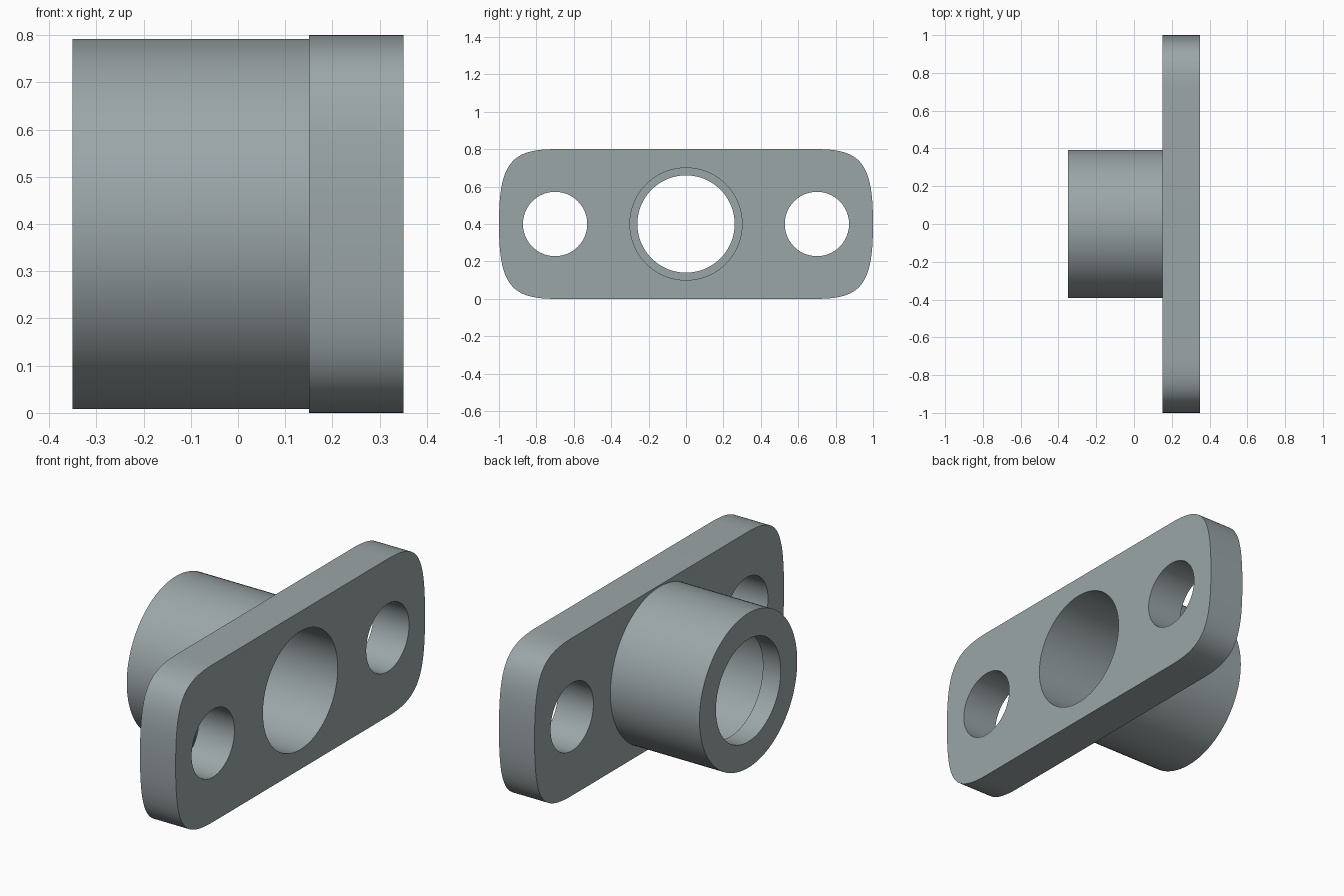
import bpy, bmesh, math
from mathutils import Matrix, Vector

if "Cube" in bpy.data.objects:
    bpy.data.objects.remove(bpy.data.objects["Cube"])

MID_Z = 0.4          # height of the bore axis
SEG = 96             # segments around the large circles
BORE, LIP, SLEEVE = 0.30, 0.26, 0.392

steel = bpy.data.materials.new("grey_steel")
steel.diffuse_color = (0.33, 0.38, 0.39, 1)
steel.use_nodes = True
steel.node_tree.nodes["Principled BSDF"].inputs["Base Color"].default_value = steel.diffuse_color

# local x, y, z -> world y, z, x
TURN = Matrix(((0, 0, 1, 0), (1, 0, 0, 0), (0, 1, 0, 0), (0, 0, 0, 1)))


def circle(cy, r, n):
    return [(cy + r * math.cos(2 * math.pi * i / n),
             r * math.sin(2 * math.pi * i / n)) for i in range(n)]


def rounded_outline(n=28, k=0.8):
    """Outline with soft corners, made by mirroring one curved quarter."""
    p = [Vector(c) for c in ((1, 0), (1, 0.4 * k), (0.7 + 0.3 * k, 0.4), (0.7, 0.4))]
    quarter = []
    for i in range(n + 1):
        t = i / n
        u = 1 - t
        quarter.append(p[0] * u**3 + p[1] * 3 * u * u * t + p[2] * 3 * u * t * t + p[3] * t**3)
    half = [(v.x, v.y) for v in quarter] + [(-v.x, v.y) for v in reversed(quarter)]
    return half + [(x, -y) for x, y in reversed(half[1:-1])]


def finish(name, bm):
    bmesh.ops.remove_doubles(bm, verts=bm.verts, dist=1e-5)
    bmesh.ops.recalc_face_normals(bm, faces=bm.faces)
    mesh = bpy.data.meshes.new(name)
    bm.to_mesh(mesh)
    bm.free()
    mesh.materials.clear()
    mesh.materials.append(steel)
    obj = bpy.data.objects.new(name, mesh)
    bpy.context.collection.objects.link(obj)
    bpy.ops.object.select_all(action='DESELECT')
    obj.select_set(True)
    bpy.context.view_layer.objects.active = obj
    bpy.ops.object.shade_smooth_by_angle(angle=math.radians(30))
    return obj


# Flange plate: filled outline with a bore and two bolt holes
curve = bpy.data.curves.new("flange_outline", 'CURVE')
curve.dimensions = '2D'
curve.fill_mode = 'BOTH'
curve.extrude = 0.1
for loop in (rounded_outline(), circle(0, BORE, SEG),
             circle(-0.7, 0.172, 64), circle(0.7, 0.172, 64)):
    spline = curve.splines.new('POLY')
    spline.points.add(len(loop) - 1)
    for point, (x, y) in zip(spline.points, loop):
        point.co = (x, y, 0, 1)
    spline.use_cyclic_u = True
helper = bpy.data.objects.new("flange_outline", curve)
bpy.context.collection.objects.link(helper)
bpy.context.view_layer.update()
flat = bpy.data.meshes.new_from_object(
    helper.evaluated_get(bpy.context.evaluated_depsgraph_get()))
bm = bmesh.new()
bm.from_mesh(flat)
bm.transform(Matrix.Translation((0.25, 0, MID_Z)) @ TURN)
bpy.data.objects.remove(helper)
bpy.data.meshes.remove(flat)
finish("flange_plate", bm)

# Sleeve: turned profile (x, radius) with an inner lip at its free end
profile = [(0.15, SLEEVE), (-0.35, SLEEVE), (-0.35, LIP),
           (-0.25, LIP), (-0.25, BORE), (0.15, BORE)]
bm = bmesh.new()
rings = [[bm.verts.new((x, y, z + MID_Z)) for y, z in circle(0, r, SEG)]
         for x, r in profile]
# the last pair closes the end that sits against the plate
for a, b in zip(rings, rings[1:] + rings[:1]):
    for i in range(SEG):
        j = (i + 1) % SEG
        bm.faces.new((a[i], a[j], b[j], b[i]))
finish("sleeve", bm)
